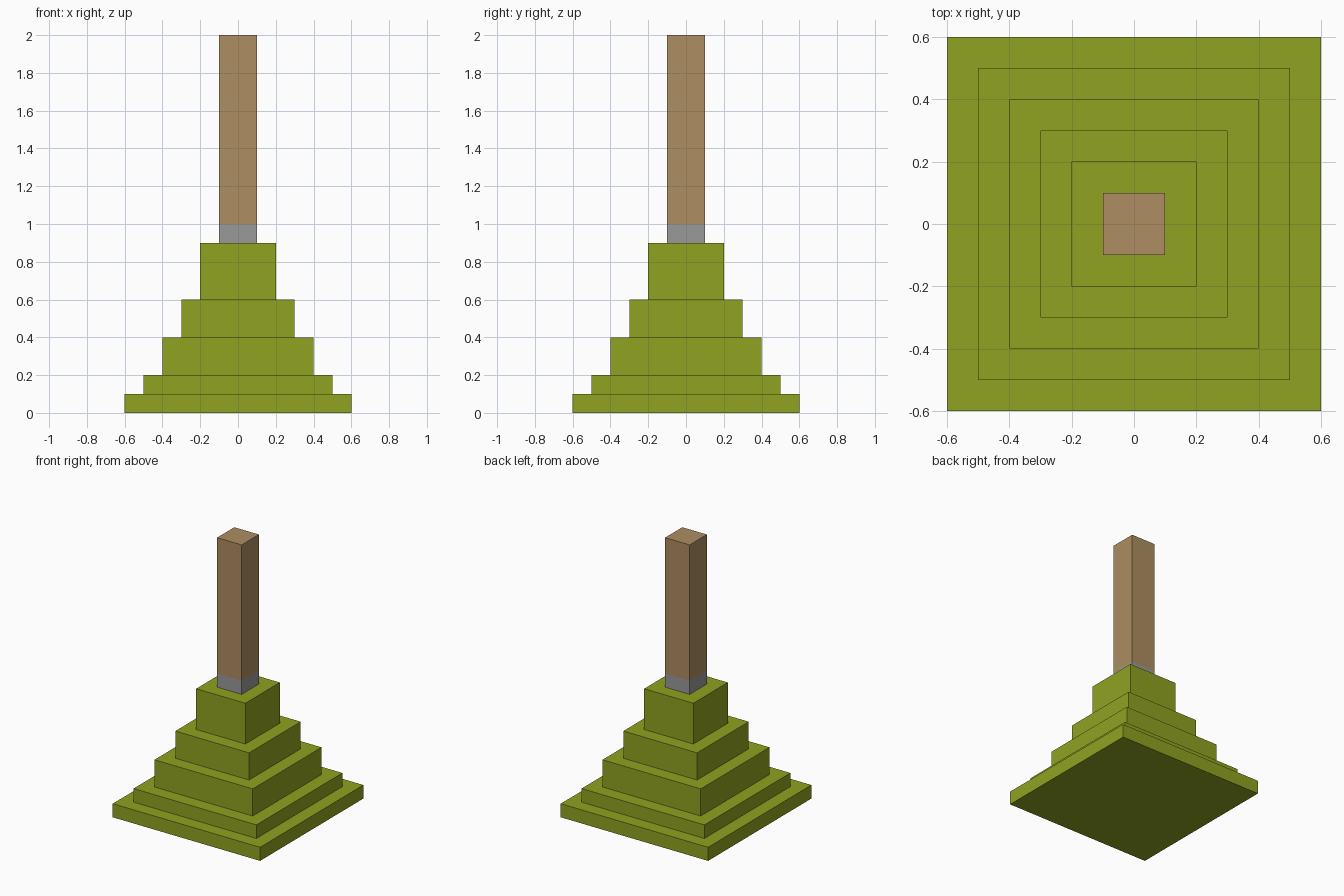
import bpy

if "Cube" in bpy.data.objects:
    bpy.data.objects.remove(bpy.data.objects["Cube"])


def material(name, rgb):
    mat = bpy.data.materials.new(name)
    mat.diffuse_color = (*rgb, 1.0)
    mat.use_nodes = True
    mat.node_tree.nodes["Principled BSDF"].inputs["Base Color"].default_value = mat.diffuse_color
    return mat


def block(name, half, z0, z1, mat):
    """Square block centred on the z axis, from z0 to z1."""
    bpy.ops.mesh.primitive_cube_add(size=1, location=(0, 0, (z0 + z1) / 2))
    ob = bpy.context.object
    ob.name = ob.data.name = name
    ob.scale = (2 * half, 2 * half, z1 - z0)
    bpy.ops.object.transform_apply(location=False, rotation=False, scale=True)
    ob.data.materials.append(mat)
    return ob


green = material("olive green", (0.279, 0.361, 0.0152))
grey = material("mid grey", (0.319, 0.319, 0.319))
brown = material("light wood brown", (0.418, 0.266, 0.120))

# Stepped base: each tier is 0.1 narrower per side than the one below
heights = [0.0, 0.1, 0.2, 0.4, 0.6, 0.9]
for i, (z0, z1) in enumerate(zip(heights, heights[1:])):
    block(f"base_step_{i + 1}", 0.6 - 0.1 * i, z0, z1, green)

# Collar and post
block("post_collar", 0.1, 0.9, 1.0, grey)
block("post", 0.1, 1.0, 2.0, brown)
